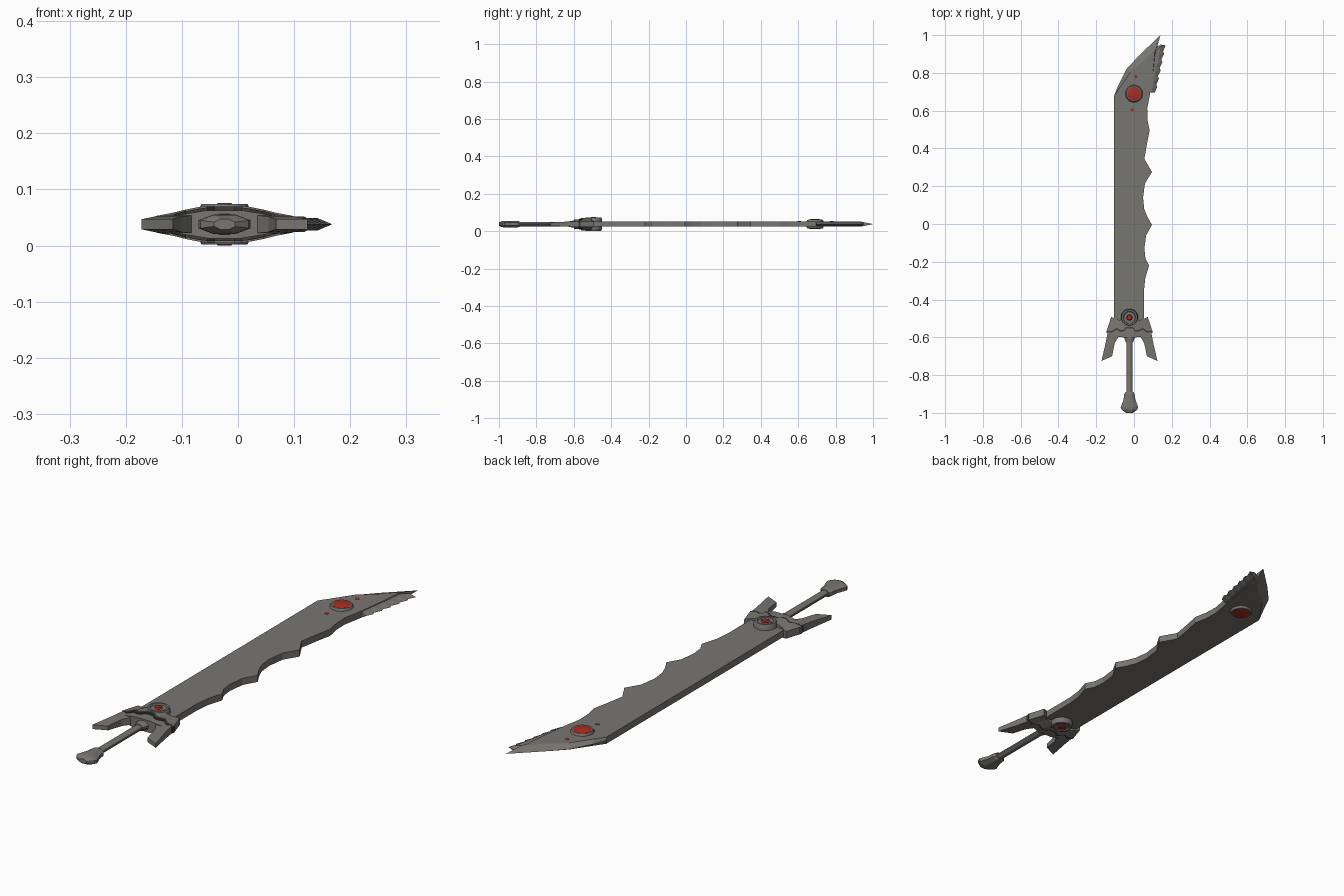
import bpy
import bmesh
import math

cube = bpy.data.objects.get("Cube")
if cube:
    bpy.data.objects.remove(cube, do_unlink=True)

MID = 0.038    # height of the sword's middle plane
AXIS = -0.024  # x of the grip axis


def material(name, rgb):
    m = bpy.data.materials.new(name)
    m.use_nodes = True
    m.diffuse_color = (*rgb, 1)
    m.node_tree.nodes["Principled BSDF"].inputs["Base Color"].default_value = (*rgb, 1)
    return m


STEEL = material("grey steel", (0.19, 0.18, 0.165))
DARK = material("dark seam", (0.05, 0.048, 0.045))
RED = material("red gem", (0.4, 0.026, 0.015))


def build(name, rings, mat, cap=True, smooth=False):
    """Skin a list of closed rings of points and cap both ends."""
    bm = bmesh.new()
    loops = [[bm.verts.new((x, y, z + MID)) for x, y, z in ring] for ring in rings]
    n = len(loops[0])
    for a, b in zip(loops, loops[1:]):
        for i in range(n):
            j = (i + 1) % n
            bm.faces.new((a[i], a[j], b[j], b[i]))
    if cap:
        bm.faces.new(loops[0])
        bm.faces.new(loops[-1])
    bmesh.ops.recalc_face_normals(bm, faces=bm.faces)
    bmesh.ops.triangulate(bm, faces=[f for f in bm.faces if len(f.verts) > 12])
    mesh = bpy.data.meshes.new(name)
    bm.to_mesh(mesh)
    bm.free()
    mesh.materials.append(mat)
    ob = bpy.data.objects.new(name, mesh)
    bpy.context.collection.objects.link(ob)
    if smooth:
        bpy.ops.object.select_all(action="DESELECT")
        ob.select_set(True)
        bpy.context.view_layer.objects.active = ob
        bpy.ops.object.shade_smooth_by_angle(angle=math.radians(35))
    return ob


def slab(name, outline, half, mat):
    """Plate whose rim points (x, y, dx, dy) draw in by dx, dy on both flats."""
    rim = [(x, y, 0) for x, y, dx, dy in outline]
    flat = lambda z: [(x + dx, y + dy, z) for x, y, dx, dy in outline]
    return build(name, [flat(-half), rim, flat(half)], mat)


def beam(name, stations, mat):
    """Rectangular sections running from a low to a high point, with a half height."""
    rings = []
    for (x0, y0), (x1, y1), h in stations:
        rings.append([(AXIS + x0, y0, -h), (AXIS + x1, y1, -h),
                      (AXIS + x1, y1, h), (AXIS + x0, y0, h)])
    return build(name, rings, mat)


def flip(stations):
    return [((-a[0], a[1]), (-b[0], b[1]), h) for a, b, h in stations]


def lathe(name, centre, profile, mat, sides=24):
    """Turn (radius, height) pairs about a vertical axis."""
    ang = [2 * math.pi * i / sides for i in range(sides)]
    rings = [[(centre[0] + r * math.cos(a), centre[1] + r * math.sin(a), z)
              for a in ang] for r, z in profile]
    return build(name, rings, mat, smooth=True)


def tube(name, stations, sides, mat, smooth=True):
    """Oval rings (y, x radius, z radius) along the grip axis."""
    ang = [2 * math.pi * (i + 0.5) / sides for i in range(sides)]
    rings = [[(AXIS + rx * math.cos(a), y, rz * math.sin(a)) for a in ang]
             for y, rx, rz in stations]
    return build(name, rings, mat, smooth=smooth)


# Blade: straight back, bevelled curved tip, scalloped edge
back_and_tip = [(-0.105, -0.52, 0, 0), (-0.105, 0.68, 0, 0), (-0.085, 0.73, 0.012, -0.005),
                (-0.04, 0.82, 0.022, -0.015), (0.03, 0.895, 0.03, -0.025),
                (0.14, 1.0, -0.022, -0.07), (0.12, 0.93, -0.01, -0.02)]
scallops = [(0.1, 0.8), (0.085, 0.69), (0.07, 0.61), (0.072, 0.55), (0.083, 0.495),
            (0.068, 0.42), (0.055, 0.345), (0.095, 0.275), (0.058, 0.215), (0.048, 0.14),
            (0.054, 0.08), (0.07, 0.04), (0.095, -0.005), (0.064, -0.06), (0.055, -0.13),
            (0.06, -0.18), (0.08, -0.22), (0.06, -0.285), (0.053, -0.35), (0.053, -0.52)]
slab("blade", back_and_tip + [(x, y, 0, 0) for x, y in scallops], 0.014, STEEL)

# Saw teeth beside the tip
teeth = [(0.075, 0.7, 0.005, 0.005), (0.115, 0.935, 0, -0.02), (0.14, 0.95, -0.01, -0.02)]
for i in range(6):
    t = i / 5
    x, y = 0.168 - 0.045 * t, 0.945 - 0.22 * t
    teeth += [(x, y, -0.026, -0.005), (x - 0.014, y - 0.03, -0.018, 0)]
slab("saw_teeth", teeth, 0.011, STEEL)

# Tip gem in its round setting
GEM = (0.0, 0.69)
lathe("gem_setting", GEM, [(0.036, -0.023), (0.041, -0.023), (0.046, -0.015),
                           (0.046, 0.015), (0.041, 0.023), (0.036, 0.023)], STEEL)
lathe("tip_gem", GEM, [(0.024, -0.026), (0.036, -0.0235), (0.036, 0.0235),
                       (0.024, 0.026)], RED)
for i, spot in enumerate([(0.01, 0.78), (-0.01, 0.605)]):
    lathe(f"red_stud_{i + 1}", spot, [(0.009, 0.012), (0.009, 0.0155)], RED, 8)

# Upper guard with a wavy lower edge, tapering in height outward
half_upper = [((0.121, -0.567), (0.097, -0.492), 0.015), ((0.09, -0.565), (0.07, -0.505), 0.021),
              ((0.07, -0.55), (0.05, -0.508), 0.026), ((0.045, -0.562), (0.04, -0.505), 0.031),
              ((0.03, -0.56), (0.025, -0.5), 0.033), ((0.018, -0.545), (0.015, -0.5), 0.033)]
upper = half_upper + flip(half_upper)[::-1]
beam("upper_guard", upper, STEEL)

# Dark seam following that edge
seam = [((lo[0], lo[1] - 0.009), (lo[0], lo[1] + 0.004), h - 0.003) for lo, hi, h in upper]
beam("guard_seam", seam, DARK)

# Lower guard
half_lower = [((0.11, -0.588), (0.118, -0.555), 0.012), ((0.06, -0.598), (0.06, -0.55), 0.02),
              ((0.03, -0.6), (0.03, -0.54), 0.025)]
beam("lower_guard", half_lower + flip(half_lower)[::-1], STEEL)

# Swept prongs
prong = [((0.055, -0.592), (0.115, -0.57), 0.016), ((0.078, -0.63), (0.124, -0.62), 0.014),
         ((0.092, -0.7), (0.148, -0.725), 0.009)]
beam("left_prong", prong, STEEL)
beam("right_prong", flip(prong), STEEL)

# Round boss on the guard, with a small red stone on each face
BOSS = (AXIS, -0.495)
lathe("guard_boss", BOSS, [(0.03, -0.031), (0.033, -0.036), (0.041, -0.036), (0.046, -0.026),
                           (0.046, 0.026), (0.041, 0.036), (0.033, 0.036), (0.03, 0.031)], STEEL)
lathe("guard_stone", BOSS, [(0.012, -0.038), (0.016, -0.034), (0.016, 0.034),
                            (0.012, 0.038)], RED, 10)

# Grip, collar and pommel
tube("grip", [(-0.58, 0.016, 0.012), (-0.91, 0.016, 0.012)], 12, STEEL)
tube("grip_collar", [(-0.585, 0.03, 0.02), (-0.605, 0.028, 0.019),
                     (-0.628, 0.019, 0.015)], 12, STEEL)
tube("pommel", [(-0.89, 0.022, 0.015), (-0.9, 0.03, 0.019), (-0.93, 0.034, 0.019),
                (-0.97, 0.05, 0.019), (-0.982, 0.046, 0.018), (-1.0, 0.02, 0.01)],
     8, STEEL, smooth=False)
